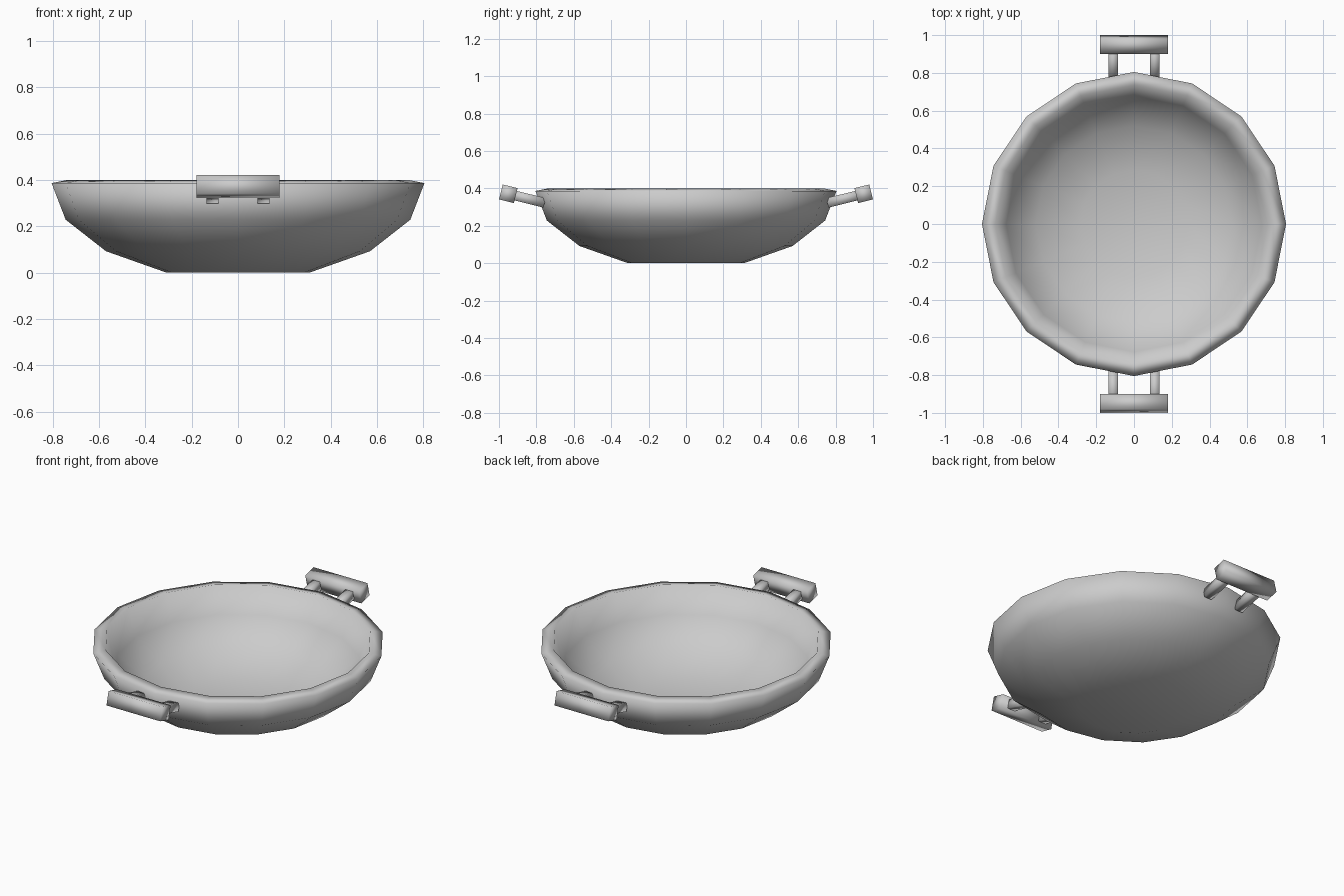
import bpy, bmesh, math
from mathutils import Matrix, Vector

cube = bpy.data.objects.get("Cube")
if cube:
    bpy.data.objects.remove(cube, do_unlink=True)

grey = bpy.data.materials.new("plain grey")
grey.use_nodes = True
colour = (0.6, 0.6, 0.6, 1)
grey.diffuse_color = colour
grey.node_tree.nodes["Principled BSDF"].inputs["Base Color"].default_value = colour


def make_object(name, bm):
    bmesh.ops.recalc_face_normals(bm, faces=bm.faces[:])
    for f in bm.faces:
        f.smooth = True
    mesh = bpy.data.meshes.new(name)
    bm.to_mesh(mesh)
    bm.free()
    mesh.materials.append(grey)
    obj = bpy.data.objects.new(name, mesh)
    bpy.context.collection.objects.link(obj)
    return obj


# Bowl wall turned in 16 steps, outside then inside, with flat floors filled in
profile = [(0.31, 0), (0.57, 0.092), (0.744, 0.228), (0.805, 0.386),
           (0.735, 0.4), (0.677, 0.245), (0.52, 0.118), (0.285, 0.036)]
bm = bmesh.new()
verts = [bm.verts.new((r, 0, z)) for r, z in profile]
edges = [bm.edges.new(pair) for pair in zip(verts, verts[1:])]
bmesh.ops.spin(bm, geom=verts + edges, cent=(0, 0, 0), axis=(0, 0, 1),
               angle=math.tau, steps=16)
bmesh.ops.remove_doubles(bm, verts=bm.verts[:], dist=0.001)
bmesh.ops.holes_fill(bm, edges=[e for e in bm.edges if e.is_boundary], sides=16)
make_object("bowl", bm)


# Handles: smooth-shaded blocks tilted upward, one pair of rods each
def block(name, size, offset, side):
    bm = bmesh.new()
    bmesh.ops.create_cube(bm, size=1)
    turn = Matrix.Rotation(0 if side < 0 else math.pi, 4, "Z")
    tilt = Matrix.Rotation(math.radians(-14), 4, "X")
    place = turn @ Matrix.Translation((0, -0.95, 0.371)) @ tilt
    scale = Matrix.Diagonal(Vector((*size, 1)))
    bm.transform(place @ Matrix.Translation(offset) @ scale)
    make_object(name, bm)


for side, label in ((-1, "front"), (1, "back")):
    block(label + "_handle_grip", (0.36, 0.082, 0.082), (0, 0, 0), side)
    for x, hand in ((-0.11, "a"), (0.11, "b")):
        block(f"{label}_handle_rod_{hand}", (0.05, 0.2, 0.052), (x, 0.1, 0), side)
